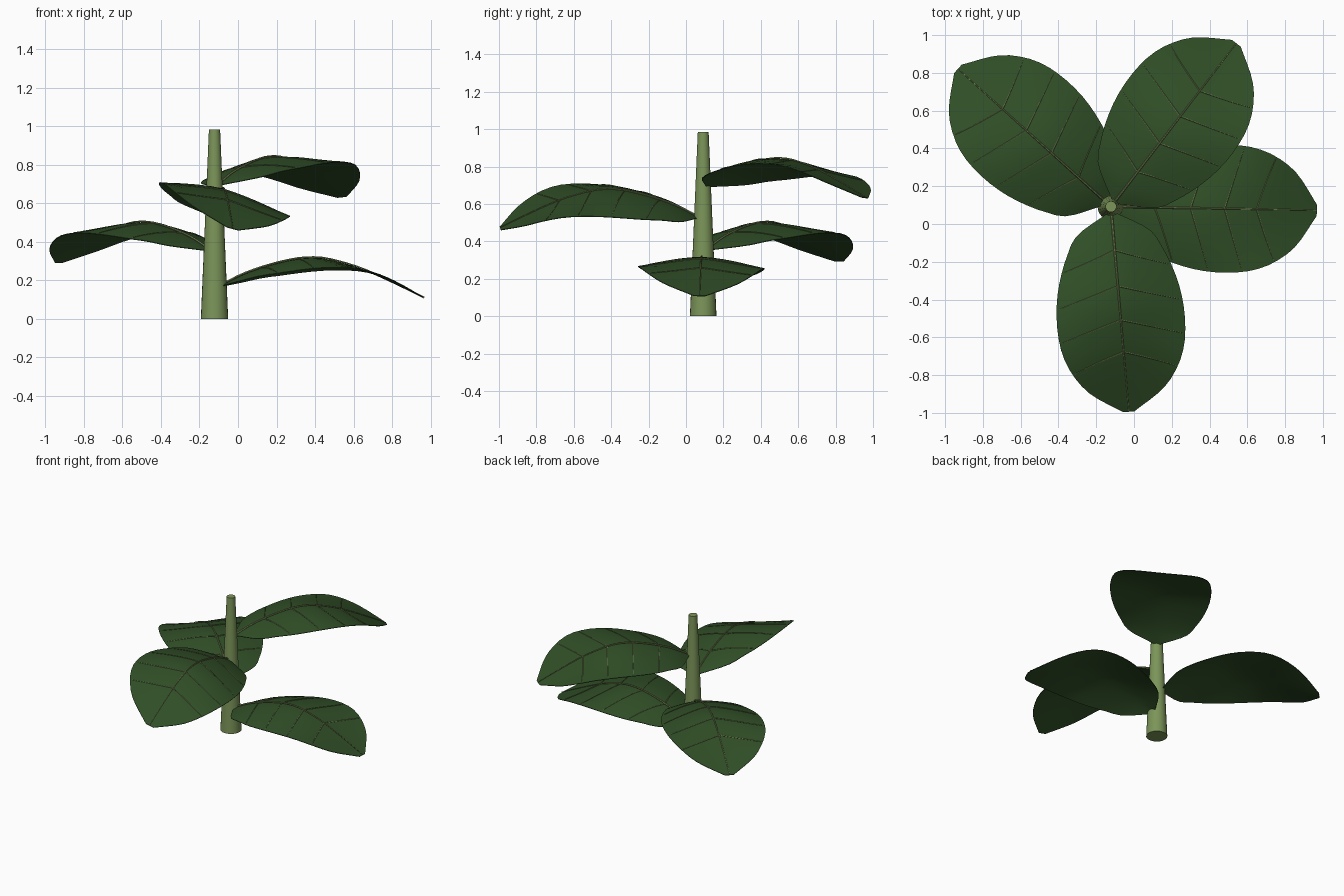
import bpy, bmesh, math
from mathutils import Vector

if "Cube" in bpy.data.objects:
    bpy.data.objects.remove(bpy.data.objects["Cube"])

CX, CY = -0.122, 0.092          # stem axis


def material(name, rgb):
    m = bpy.data.materials.new(name)
    m.diffuse_color = (*rgb, 1)
    m.use_nodes = True
    m.node_tree.nodes["Principled BSDF"].inputs["Base Color"].default_value = m.diffuse_color
    return m


LEAF = material("leaf green", (0.030, 0.078, 0.020))
STEM = material("stem green", (0.20, 0.30, 0.10))
VEIN = material("vein olive", (0.17, 0.22, 0.085))

# leaf curves, sampled at ten equal steps from base to tip
RISE = [0, .055, .095, .125, .145, .145, .122, .088, .042, -.008, -.06]
HALF = [.015, .19, .255, .297, .325, .338, .337, .32, .275, .19, .03]
DROOP = [0, -.03, -.045, -.06, -.065, -.055, -.03, -.005, .01, .01, 0]


def curve(vals, t):
    """Smooth interpolation through evenly spaced values."""
    f = min(max(t, 0), 1) * 10
    i = min(int(f), 9)
    u = f - i
    p1, p2 = vals[i], vals[i + 1]
    p0 = vals[i - 1] if i else 2 * p1 - p2
    p3 = vals[i + 2] if i < 9 else 2 * p2 - p1
    return p1 + .5 * u * (p2 - p0 + u * (2 * p0 - 5 * p1 + 4 * p2 - p3
                                         + u * (3 * (p1 - p2) + p3 - p0)))


def leaf_point(t, v, leaf, lift=0.0):
    """Point on a leaf: t along it, v across it (-1 to 1, left positive)."""
    angle, base, roll = leaf
    a = math.radians(angle)
    s = .03 + 1.06 * t
    side = v * curve(HALF, t)
    z = base + curve(RISE, t) + curve(DROOP, t) * abs(v) ** 1.6
    z -= side * math.sin(math.radians(roll))
    return Vector((CX + s * math.cos(a) - side * math.sin(a),
                   CY + s * math.sin(a) + side * math.cos(a), z + lift))


def add_object(name, bm, mat, smooth=40):
    me = bpy.data.meshes.new(name)
    bmesh.ops.recalc_face_normals(bm, faces=bm.faces)
    bm.to_mesh(me)
    bm.free()
    me.materials.append(mat)
    ob = bpy.data.objects.new(name, me)
    bpy.context.collection.objects.link(ob)
    bpy.ops.object.select_all(action='DESELECT')
    ob.select_set(True)
    bpy.context.view_layer.objects.active = ob
    bpy.ops.object.shade_smooth_by_angle(angle=math.radians(smooth))
    return ob


def tube(bm, pts, r0, r1, sides=6):
    """Tapered tube along a path."""
    rings = []
    for i, p in enumerate(pts):
        d = (pts[min(i + 1, len(pts) - 1)] - pts[max(i - 1, 0)]).normalized()
        x = d.cross(Vector((0, 0, 1))).normalized()
        y = x.cross(d)
        r = r0 + (r1 - r0) * i / (len(pts) - 1)
        rings.append([bm.verts.new(p + r * (x * math.cos(k * math.tau / sides)
                                            + y * math.sin(k * math.tau / sides)))
                      for k in range(sides)])
    for a, b in zip(rings, rings[1:]):
        for k in range(sides):
            n = (k + 1) % sides
            bm.faces.new((a[k], a[n], b[n], b[k]))
    bm.faces.new(rings[0])
    bm.faces.new(rings[-1])


# stem
bm = bmesh.new()
bmesh.ops.create_cone(bm, cap_ends=True, segments=24, radius1=.071, radius2=.029, depth=.985)
bmesh.ops.translate(bm, verts=bm.verts, vec=(CX, CY, .4925))
add_object("stem", bm, STEM)

# leaves: direction in degrees, base height, roll
LEAVES = [(-1, .17, 1), (138, .355, 0), (275, .53, 15), (52.5, .695, 5)]
NT, NV = 28, 12
for n, leaf in enumerate(LEAVES, 1):
    # blade
    bm = bmesh.new()
    rows = []
    for i in range(NT + 1):
        t = .5 - .5 * math.cos(math.pi * i / NT)
        rows.append([bm.verts.new(leaf_point(t, 2 * j / NV - 1, leaf)) for j in range(NV + 1)])
    for a, b in zip(rows, rows[1:]):
        for j in range(NV):
            bm.faces.new((a[j], b[j], b[j + 1], a[j + 1]))
    bm.normal_update()
    if sum(f.normal.z for f in bm.faces) < 0:
        bmesh.ops.reverse_faces(bm, faces=bm.faces)
    bmesh.ops.solidify(bm, geom=bm.faces[:], thickness=.004)
    add_object(f"leaf_{n}", bm, LEAF, 50)

    # midrib and side veins
    bm = bmesh.new()
    tube(bm, [leaf_point(i / 24, 0, leaf, .004) for i in range(25)], .007, .002)
    for t0 in (.19, .37, .54, .70):
        for sign in (-1, 1):
            pts = [leaf_point(t0 + .09 * k / 8, sign * .95 * k / 8, leaf, .001)
                   for k in range(9)]
            tube(bm, pts, .0035, .0015, 5)
    add_object(f"leaf_veins_{n}", bm, VEIN)
